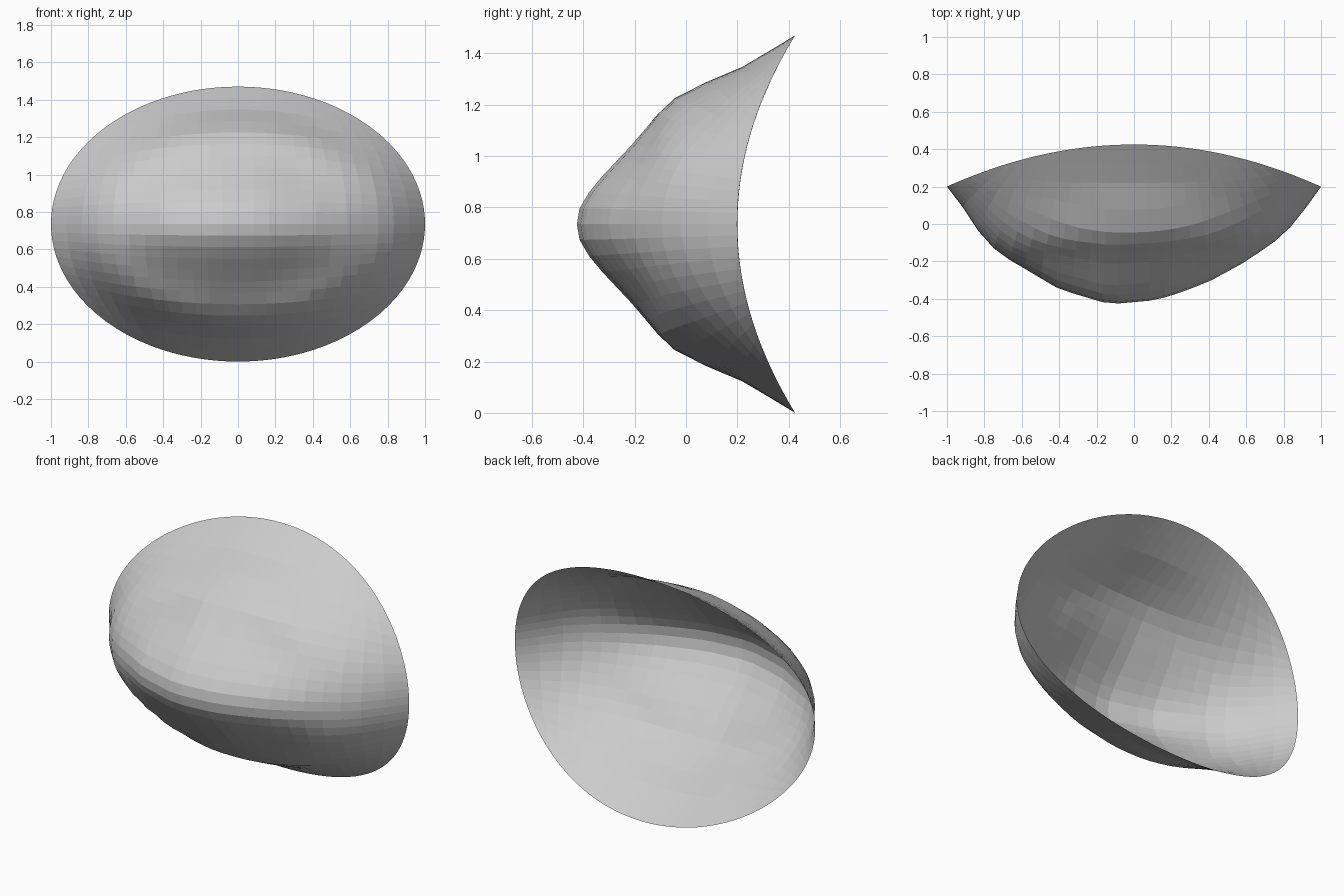
import bpy, bmesh, math

if "Cube" in bpy.data.objects:
    bpy.data.objects.remove(bpy.data.objects["Cube"])

# Depth profiles: ridge line along x, and rise away from the ridge along z
RIDGE = [(-1.1, .33), (-1, .2), (-.9, .07), (-.82, -.06), (-.72, -.16), (-.6, -.23),
         (-.4, -.35), (-.13, -.43), (.1, -.41), (.2, -.385), (.4, -.31), (.6, -.2),
         (.8, -.06), (.9, .06), (1, .2), (1.1, .33)]
RISE = [(0, 0), (.05, .005), (.1, .03), (.165, .08), (.315, .22), (.475, .35), (.525, .43),
        (.605, .63), (.735, .845), (.85, 1.035)]
HALF = .735


def linear(table, x):
    for (a, ya), (b, yb) in zip(table, table[1:]):
        if x <= b:
            return ya + (yb - ya) * (x - a) / (b - a)
    return table[-1][1]


def smooth(table, x, w=.025):
    return (linear(table, x - w) + 2 * linear(table, x) + linear(table, x + w)) / 4


def rise(t):
    return (linear(RISE, abs(t - .02)) + 2 * linear(RISE, abs(t)) + linear(RISE, abs(t + .02))) / 4


def depth(x, t):
    """Front-to-back position of the shell at x and height t from the middle."""
    roof = smooth(RIDGE, x) + rise(t)
    r = math.hypot(x, t / HALF)
    if r < 1e-6:
        return roof
    # oval bowl: blend the two profiles around the centre, meeting the saddle rim
    c2 = (x / r) ** 2
    side = smooth(RIDGE, math.copysign(r, x))
    bowl = side * c2 + (-.42 + rise(r * HALF)) * (1 - c2)
    # straight ridge in the middle, oval bowl further out
    k = min(max((r - .3) / .55, 0), 1)
    k = k * k * (3 - 2 * k)
    return roof * (1 - k) + bowl * k


# Curved shell: square grid wrapped to an oval, then pushed to depth
bm = bmesh.new()
bmesh.ops.create_grid(bm, x_segments=24, y_segments=24, size=1)
for v in bm.verts:
    u, w = v.co.x, v.co.y
    x = u * math.sqrt(1 - w * w / 2)
    t = HALF * w * math.sqrt(1 - u * u / 2)
    v.co = (x, depth(x, t), HALF + t)
mesh = bpy.data.meshes.new("curved_shell")
bm.to_mesh(mesh)
bm.free()
shell = bpy.data.objects.new("curved_shell", mesh)
bpy.context.collection.objects.link(shell)
